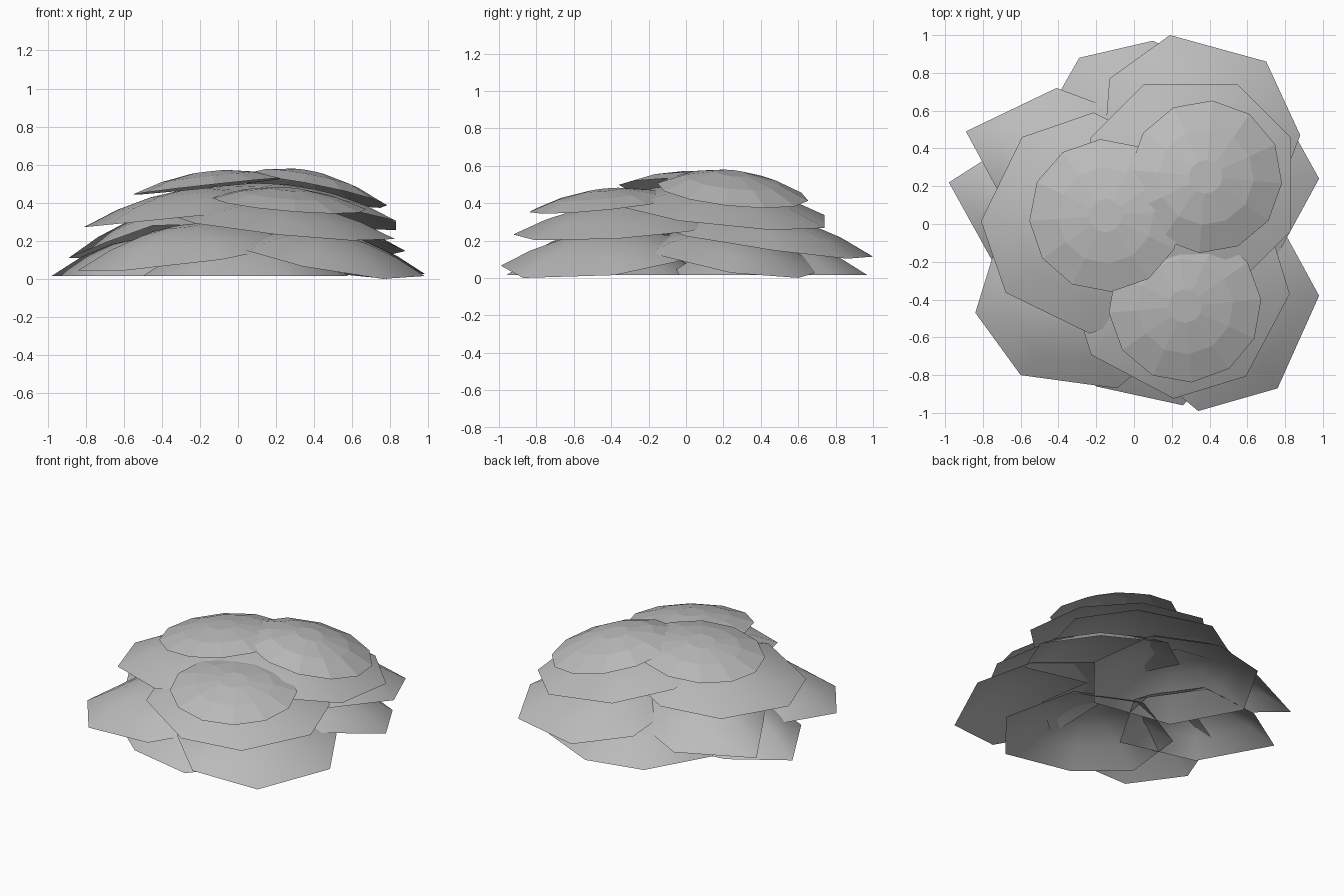
import bpy, bmesh
from math import cos, sin, radians

# Remove only the default object
default_cube = bpy.data.objects.get("Cube")
if default_cube:
    bpy.data.objects.remove(default_cube, do_unlink=True)

# Single leaf colour
leaf_grey = bpy.data.materials.new("leaf_grey")
leaf_grey.use_nodes = True
colour = (0.5, 0.5, 0.5, 1)
leaf_grey.diffuse_color = colour
leaf_grey.node_tree.nodes["Principled BSDF"].inputs["Base Color"].default_value = colour


def around(centre, radius, angles):
    """Points at the given angles on a circle about the centre."""
    return [(centre[0] + radius * cos(radians(a)), centre[1] + radius * sin(radians(a)))
            for a in angles]


def shell(name, centre, rim, base, tilt, height, rings, smooth):
    """Open dome: the rim lies on a tilted plane and rings shrink towards a raised crown."""
    def position(point, t):
        dx, dy = (point[0] - centre[0]) * t, (point[1] - centre[1]) * t
        lift = base + tilt[0] * dx + tilt[1] * dy + height * (1 - t ** 2)
        return centre[0] + dx, centre[1] + dy, lift

    bm = bmesh.new()
    loops = [[bm.verts.new(position(p, t)) for p in rim] for t in rings]
    bm.faces.new(loops[0])
    count = len(rim)
    for inner, outer in zip(loops, loops[1:]):
        for i in range(count):
            j = (i + 1) % count
            bm.faces.new((inner[i], outer[i], outer[j], inner[j]))
    bmesh.ops.recalc_face_normals(bm, faces=bm.faces)
    # Outer side of every shell faces upwards
    if sum(f.normal.z for f in bm.faces) < 0:
        bmesh.ops.reverse_faces(bm, faces=bm.faces)
    for face in bm.faces:
        face.smooth = smooth
    mesh = bpy.data.meshes.new(name)
    bm.to_mesh(mesh)
    bm.free()
    mesh.materials.append(leaf_grey)
    bpy.context.collection.objects.link(bpy.data.objects.new(name, mesh))


def top_cap(name, centre, phase, base, tilt, height):
    """Small faceted twelve-sided crown."""
    rim = around(centre, 0.405, [phase + 30 * k for k in range(12)])
    shell(name, centre, rim, base, tilt, height, (0.22, 0.63, 1), False)


def middle_leaf(name, centre, phase, base, tilt, height):
    """Eight-sided canopy with alternating short and long edges."""
    angles = [phase + 90 * k + side for k in range(4) for side in (-20, 20)]
    shell(name, centre, around(centre, 0.585, angles), base, tilt, height,
          (0.15, 0.4, 0.7, 1), True)


def lower_leaf(name, centre, rim, base, tilt, height):
    """Broad irregular skirt leaf."""
    shell(name, centre, rim, base, tilt, height, (0.15, 0.4, 0.7, 1), True)


# Top crowns
top_cap("left_back_crown", (0.38, 0.25), 25, 0.46, (-0.19, -0.1), 0.105)
top_cap("right_crown", (-0.15, 0.045), 4, 0.487, (0.11, -0.02), 0.08)
top_cap("left_front_crown", (0.27, -0.435), 5, 0.395, (-0.08, 0.1), 0.08)

# Middle canopies
middle_leaf("left_back_canopy", (0.3, 0.21), 45, 0.355, (-0.14, -0.1), 0.13)
middle_leaf("right_canopy", (-0.225, 0.005), 199, 0.33, (0.1, 0), 0.145)
middle_leaf("left_front_canopy", (0.24, -0.34), 287, 0.27, (-0.1, 0.07), 0.135)

# Lower skirt leaves
lower_leaf("back_left_skirt", (0.3, 0.41),
           [(-0.13, 0.77), (0.19, 1), (0.7, 0.86), (0.88, 0.47), (0.7, 0), (0.2, -0.15), (-0.17, 0.25)],
           0.19, (-0.06, -0.14), 0.16)
lower_leaf("back_right_skirt", (-0.38, 0.22),
           [(-0.41, 0.72), (-0.89, 0.49), (-0.69, 0.12), (-0.45, -0.25), (0, -0.1), (0.1, 0.53)],
           0.202, (0.086, -0.179), 0.16)
lower_leaf("front_right_skirt", (-0.28, -0.4),
           [(-0.84, -0.47), (-0.6, -0.8), (-0.09, -0.87), (0.32, -0.53), (0.2, -0.05), (-0.3, 0.12), (-0.72, -0.08)],
           0.122, (0.125, 0.095), 0.16)
lower_leaf("front_left_skirt", (0.48, -0.46),
           [(0.34, -0.99), (0.76, -0.87), (0.98, -0.38), (0.8, -0.05), (0.4, 0.08), (0, -0.3), (0.05, -0.75)],
           0.1, (-0.188, 0.115), 0.14)

# Ground leaves
lower_leaf("left_ground_leaf", (0.5, 0.25),
           [(0.98, 0.24), (0.78, 0.6), (0.35, 0.75), (0, 0.45), (0.2, -0.2), (0.74, -0.2)],
           0.1, (-0.155, -0.16), 0.14)
lower_leaf("right_ground_leaf", (-0.45, 0.05),
           [(-0.98, 0.22), (-0.62, 0.45), (-0.2, 0.5), (0.08, 0.1), (-0.2, -0.38), (-0.72, -0.25)],
           0.015, (0, 0), 0.2)
lower_leaf("back_ground_leaf", (0.05, 0.43),
           [(0.1, 0.97), (-0.29, 0.88), (-0.54, 0.44), (-0.3, 0), (0.25, -0.1), (0.58, 0.3), (0.52, 0.78)],
           0.015, (0, 0), 0.2)
lower_leaf("front_ground_leaf", (0.02, -0.43),
           [(-0.2, -0.86), (0.26, -0.96), (0.56, -0.6), (0.45, -0.1), (0, 0.1), (-0.45, -0.15), (-0.5, -0.6)],
           0.015, (0, 0), 0.2)
